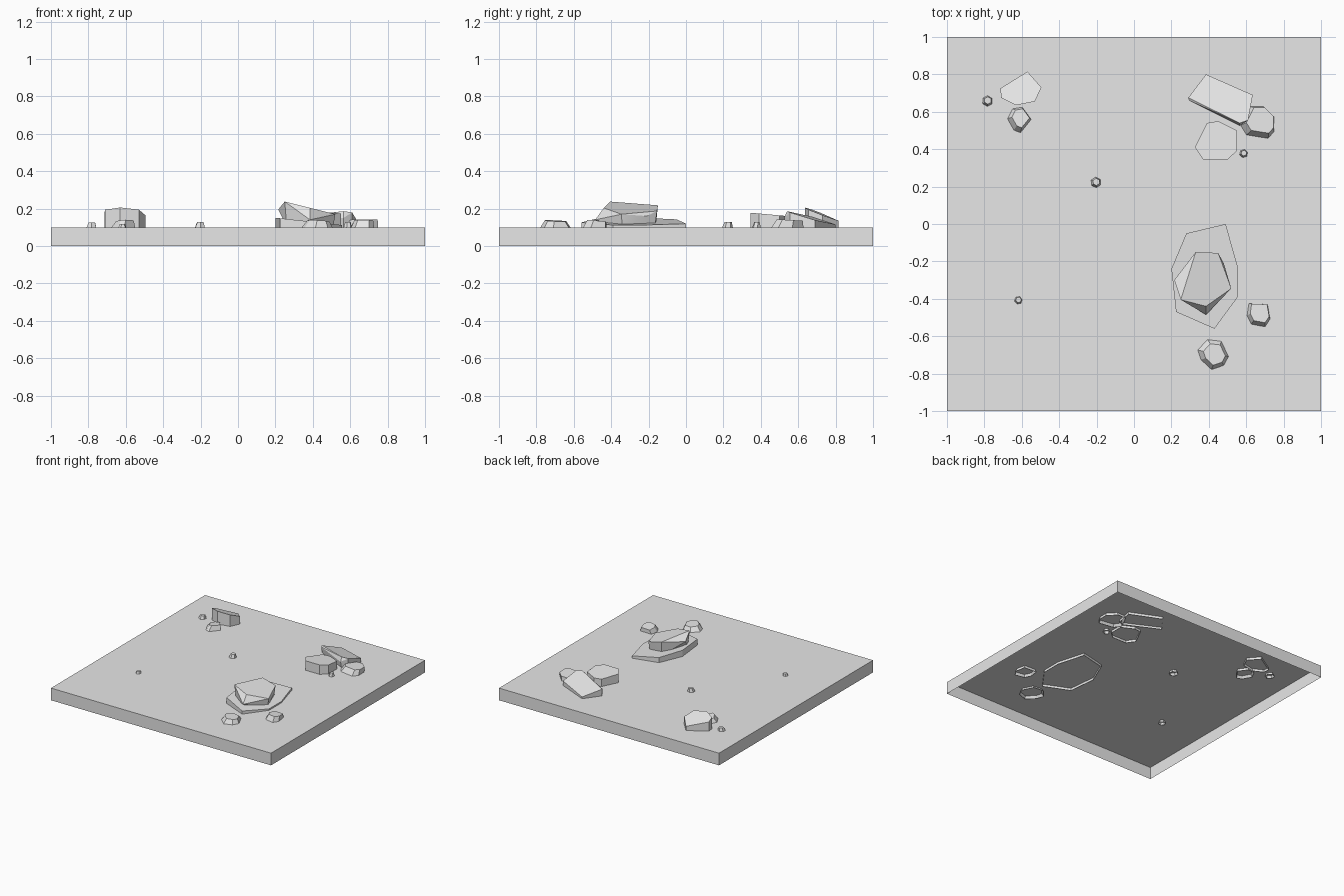
import bpy
import bmesh
from math import cos, sin, pi
from mathutils import Vector

cube = bpy.data.objects.get("Cube")
if cube:
    bpy.data.objects.remove(cube, do_unlink=True)

GROUND = 0.1    # height of the ground surface
BURIED = 0.08   # depth to which the stones sink

stone_grey = bpy.data.materials.new("stone grey")
stone_grey.use_nodes = True
colour = (0.8, 0.8, 0.8, 1)
stone_grey.diffuse_color = colour
stone_grey.node_tree.nodes["Principled BSDF"].inputs["Base Color"].default_value = colour


def finish(name, bm, bottom):
    """Open the underside and turn the bmesh into a shaded object."""
    under = [f for f in bm.faces if all(v.co.z < bottom + 0.001 for v in f.verts)]
    bmesh.ops.delete(bm, geom=under, context='FACES')
    mesh = bpy.data.meshes.new(name)
    bm.to_mesh(mesh)
    bm.free()
    mesh.materials.append(stone_grey)
    obj = bpy.data.objects.new(name, mesh)
    bpy.context.collection.objects.link(obj)
    bpy.ops.object.select_all(action='DESELECT')
    obj.select_set(True)
    bpy.context.view_layer.objects.active = obj
    bpy.ops.object.shade_smooth_by_angle(angle=pi / 9)
    return obj


def stone(name, outline, height, slope=(0, 0), inset=1.0, shift=(0, 0),
          extra=(), bottom=BURIED, base_scale=1.0):
    """Convex stone: a footprint below and a tilted flat facet on top."""
    points = [Vector(p) for p in outline]
    centre = sum(points, Vector((0, 0))) / len(points)
    slope, shift = Vector(slope), Vector(shift)
    bm = bmesh.new()
    for p in points:
        base = centre + (p - centre) * base_scale
        bm.verts.new((base.x, base.y, bottom))
        offset = (p - centre) * inset + shift
        rim = centre + offset
        bm.verts.new((rim.x, rim.y, height + offset.dot(slope)))
    for p in extra:
        bm.verts.new(p)
    hull = bmesh.ops.convex_hull(bm, input=bm.verts)
    loose = {v for v in hull["geom_interior"] + hull["geom_unused"]
             if isinstance(v, bmesh.types.BMVert) and v.is_valid}
    bmesh.ops.delete(bm, geom=list(loose), context='VERTS')
    bmesh.ops.dissolve_limit(bm, angle_limit=0.02, verts=bm.verts, edges=bm.edges)
    bmesh.ops.recalc_face_normals(bm, faces=bm.faces)
    return finish(name, bm, bottom)


def pebble(name, x, y, radius, height, turn):
    """Small six-sided stone with a smaller top facet."""
    ring = [(x + radius * cos(turn + i * pi / 3), y + radius * sin(turn + i * pi / 3))
            for i in range(6)]
    stone(name, ring, height, inset=0.55, shift=(radius * 0.1, radius * 0.15))


# Ground slab, open underneath
bm = bmesh.new()
bmesh.ops.create_cube(bm, size=2)
for v in bm.verts:
    v.co.z = GROUND if v.co.z > 0 else 0
finish("ground_slab", bm, 0)

# Front group: a low plate carrying a boulder, with two stones beside it
stone("low_plate",
      [(.28, -.05), (.49, 0), (.555, -.23), (.555, -.39), (.43, -.56), (.225, -.47), (.2, -.24)],
      height=0.13, slope=(-0.11, 0))
stone("boulder",
      [(.25, -.405), (.33, -.15), (.45, -.155), (.52, -.345), (.385, -.44)],
      height=0.203, slope=(-0.25, 0), base_scale=0.92, bottom=0.102,
      extra=[(.215, -.3, .195), (.385, -.485, .14), (.48, -.21, .16)])
stone("front_stone",
      [(.385, -.605), (.47, -.615), (.515, -.71), (.485, -.765), (.41, -.79), (.345, -.73), (.325, -.67)],
      height=0.135, inset=0.62, shift=(0.01, 0), slope=(-0.05, -0.05))
stone("side_stone",
      [(.605, -.425), (.715, -.43), (.73, -.515), (.7, -.56), (.62, -.545), (.595, -.495)],
      height=0.137, inset=0.75, shift=(0.01, 0.016), slope=(0, -0.1))

# Back left group on the model's own left: a tilted slab and its neighbours
stone("tilted_slab",
      [(.29, .675), (.385, .8), (.635, .69), (.61, .555), (.565, .54)],
      height=0.155, slope=(-0.04, -0.3), base_scale=0.98,
      extra=[(.295, .66, .15), (.565, .525, .15)])
stone("block_stone",
      [(.39, .54), (.45, .55), (.55, .5), (.55, .39), (.5, .345), (.37, .345), (.325, .41)],
      height=0.169, slope=(0, -0.09))
stone("flat_stone",
      [(.61, .63), (.685, .63), (.75, .565), (.75, .485), (.715, .445), (.59, .465), (.555, .52)],
      height=0.14, inset=0.75, shift=(0.018, 0.018), slope=(0, -0.05))
pebble("gap_pebble", .585, .375, 0.028, 0.127, 0.3)

# Back right group
stone("tall_stone",
      [(-.715, .725), (-.57, .815), (-.495, .73), (-.53, .655), (-.63, .635), (-.71, .675)],
      height=0.178, slope=(-0.04, -0.38))
stone("leaning_stone",
      [(-.66, .62), (-.6, .63), (-.545, .555), (-.61, .475), (-.65, .49), (-.69, .56)],
      height=0.135, inset=0.65, shift=(0.015, 0.012), slope=(0.05, -0.1))
pebble("outer_pebble", -.785, .655, 0.036, 0.126, 0.5)

# Lone pebbles
pebble("middle_pebble", -.205, .22, 0.035, 0.128, 0.6)
pebble("lone_pebble", -.62, -.41, 0.028, 0.118, 0.2)
